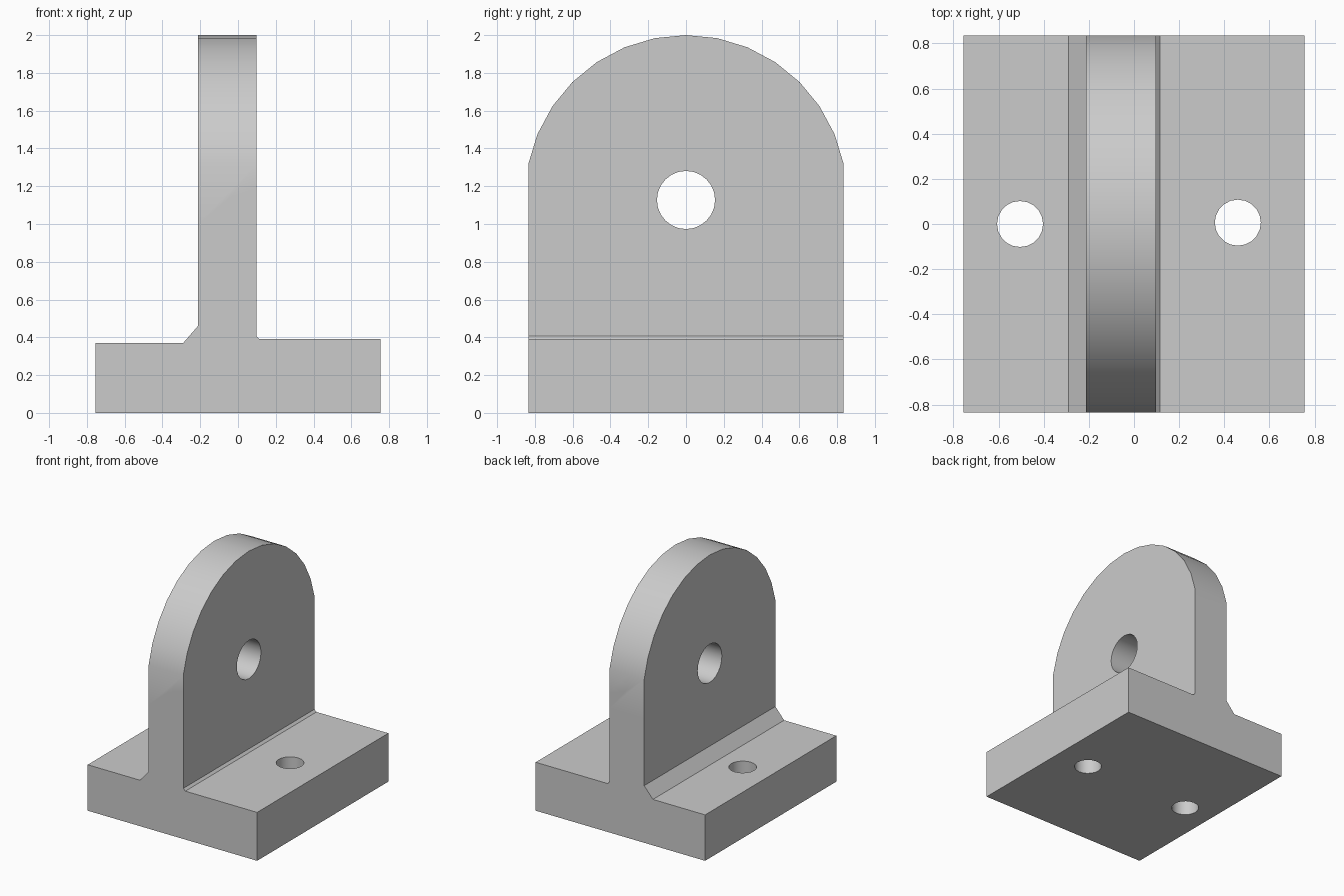
import bpy, bmesh, math
from mathutils import Matrix

cube = bpy.data.objects.get("Cube")
if cube:
    bpy.data.objects.remove(cube, do_unlink=True)

HALF_X, HALF_Y = 0.755, 0.835

grey = bpy.data.materials.new("plain grey")
grey.use_nodes = True
colour = (0.6, 0.6, 0.6, 1)
grey.diffuse_color = colour
grey.node_tree.nodes["Principled BSDF"].inputs["Base Color"].default_value = colour


def add_object(name, bm):
    bmesh.ops.recalc_face_normals(bm, faces=bm.faces)
    mesh = bpy.data.meshes.new(name)
    bm.to_mesh(mesh)
    bm.free()
    mesh.materials.append(grey)
    obj = bpy.data.objects.new(name, mesh)
    bpy.context.collection.objects.link(obj)
    return obj


def prism(name, points, push):
    """Extrude a closed 3D outline along a vector."""
    bm = bmesh.new()
    face = bm.faces.new([bm.verts.new(p) for p in points])
    moved = bmesh.ops.extrude_face_region(bm, geom=[face], use_keep_orig=True)["geom"]
    bmesh.ops.translate(bm, vec=push, verts=[v for v in moved if isinstance(v, bmesh.types.BMVert)])
    return add_object(name, bm)


def drill(name, centre, radius, sides, axis):
    bm = bmesh.new()
    turn = Matrix.Rotation(math.pi / 2, 4, "Y") if axis == "X" else Matrix()
    bmesh.ops.create_cone(bm, cap_ends=True, segments=sides, radius1=radius, radius2=radius,
                          depth=1.2, matrix=Matrix.Translation(centre) @ turn)
    return add_object(name, bm)


def cut(target, tool, operation):
    tool.hide_render = True
    mod = target.modifiers.new(tool.name, "BOOLEAN")
    mod.operation, mod.object, mod.solver = operation, tool, "EXACT"
    bpy.context.view_layer.objects.active = target
    bpy.ops.object.modifier_apply(modifier=mod.name)
    bpy.data.objects.remove(tool, do_unlink=True)


# Upside-down T section with a wide and a narrow corner chamfer
section = [(-HALF_X, 0), (HALF_X, 0), (HALF_X, 0.39), (0.115, 0.39), (0.097, 0.407),
           (0.097, 2.1), (-0.212, 2.1), (-0.212, 0.46), (-0.29, 0.37), (-HALF_X, 0.37)]
bracket = prism("bracket", [(x, -HALF_Y, z) for x, z in section], (0, 2 * HALF_Y, 0))

# Round off the top of the upright
RADIUS, ARC_Z, STEPS = 0.852, 1.148, 14
sweep = math.asin(HALF_Y / RADIUS)
arch = [(-HALF_Y - 0.1, 2.3), (-HALF_Y - 0.1, 1.0), (-HALF_Y, 1.0)]
for i in range(STEPS + 1):
    a = sweep * (2 * i / STEPS - 1)
    arch.append((RADIUS * math.sin(a), ARC_Z + RADIUS * math.cos(a)))
arch += [(HALF_Y, 1.0), (HALF_Y + 0.1, 1.0), (HALF_Y + 0.1, 2.3)]
cut(bracket, prism("arch_cutter", [(-0.5, y, z) for y, z in arch], (1, 0, 0)), "DIFFERENCE")

# Pin hole and two bolt holes
cut(bracket, drill("pin_hole", (0, 0, 1.127), 0.154, 24, "X"), "DIFFERENCE")
for name, x, y in (("right_bolt_hole", -0.505, 0), ("left_bolt_hole", 0.46, 0.006)):
    cut(bracket, drill(name, (x, y, 0.2), 0.102, 20, "Z"), "DIFFERENCE")

# Smooth the curves, keep the edges crisp
bpy.ops.object.select_all(action="DESELECT")
bracket.select_set(True)
bpy.context.view_layer.objects.active = bracket
bpy.ops.object.shade_smooth_by_angle(angle=math.radians(30))
